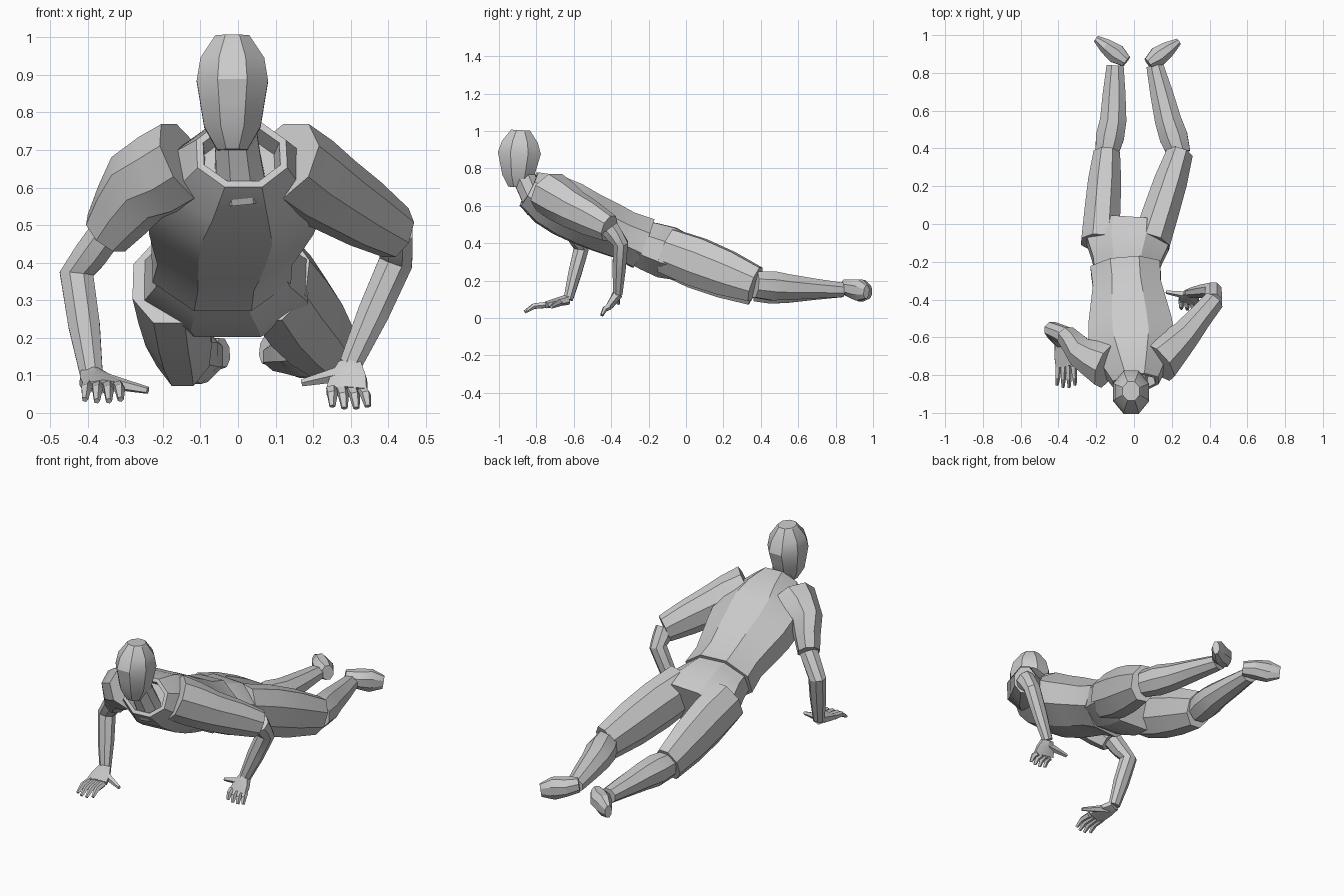
import bpy, bmesh, math
from mathutils import Vector

cube = bpy.data.objects.get("Cube")
if cube:
    bpy.data.objects.remove(cube, do_unlink=True)

GREY = (.6, .6, .6, 1)
grey = bpy.data.materials.new("light grey")
grey.use_nodes = True
grey.diffuse_color = GREY
grey.node_tree.nodes["Principled BSDF"].inputs["Base Color"].default_value = GREY

UP = Vector((0, 0, 1))
BACK = Vector((0, 1, 0))


def sample(path, t):
    """Point at fraction t along a polyline with equal time per segment."""
    place = t * (len(path) - 1)
    i = min(int(place), len(path) - 2)
    return path[i].lerp(path[i + 1], place - i)


def loft(name, path, wide, tall, sides=8, up=UP, collar=False):
    """Even rings along a path, with half widths and half heights per ring."""
    path = [Vector(p) for p in path]
    last = len(wide) - 1
    centres = [sample(path, i / last) for i in range(last + 1)]
    bm = bmesh.new()
    rings = []
    for i, centre in enumerate(centres):
        along = centres[min(i + 1, last)] - centres[max(i - 1, 0)]
        across = along.cross(up).normalized()
        lift = across.cross(along).normalized()
        ring = []
        for k in range(sides):
            angle = math.tau * (k + .5) / sides
            corner = across * wide[i] * math.cos(angle) + lift * tall[i] * math.sin(angle)
            ring.append(bm.verts.new(centre + corner / math.cos(math.pi / sides)))
        rings.append(ring)
    for near, far in zip(rings, rings[1:]):
        for k in range(sides):
            j = (k + 1) % sides
            bm.faces.new((near[k], near[j], far[j], far[k]))
    opening = bm.faces.new(rings[0])
    bm.faces.new(rings[-1])
    bmesh.ops.recalc_face_normals(bm, faces=bm.faces)
    if collar:
        bmesh.ops.inset_region(bm, faces=[opening], thickness=.02)
        bmesh.ops.inset_region(bm, faces=[opening], thickness=.01, depth=-.06)
    mesh = bpy.data.meshes.new(name)
    bm.to_mesh(mesh)
    bm.free()
    mesh.materials.append(grey)
    part = bpy.data.objects.new(name, mesh)
    bpy.context.collection.objects.link(part)
    bpy.ops.object.select_all(action="DESELECT")
    part.select_set(True)
    bpy.context.view_layer.objects.active = part
    bpy.ops.object.shade_smooth_by_angle(angle=math.radians(25))


# Head, neck, shirt with a sunken collar, and the seat of the trousers
loft("head", [(-.015, -.9, .7), (-.015, -.885, 1.005)],
     wide=(.04, .075, .085, .095, .085, .045), tall=(.05, .085, .1, .115, .095, .05), up=BACK)
loft("neck", [(.01, -.79, .58), (-.01, -.88, .78)],
     wide=(.07, .06, .055), tall=(.065, .06, .06), up=BACK)
loft("shirt", [(.01, -.84, .69), (-.02, -.53, .53), (-.045, -.23, .4)],
     wide=(.12, .18, .23, .22, .2, .18, .185), tall=(.1, .14, .15, .145, .14, .13, .14), collar=True)
loft("trouser_seat", [(-.045, -.3, .42), (-.025, 0, .315)],
     wide=(.16, .18, .22, .21), tall=(.11, .13, .14, .12))

# Joint positions of the posed limbs
POSE = {
    "right": dict(
        shoulder=(-.14, -.75, .67), upper_arm=(-.27, -.69, .6), cuff=(-.35, -.6, .48),
        elbow=(-.43, -.56, .37), wrist=(-.39, -.63, .1), knuckles=(-.36, -.75, .07),
        fingertips=(-.36, -.87, .03), thumb=(-.24, -.72, .06),
        hip=(-.18, -.1, .35), knee=(-.145, .37, .16), calf=(-.11, .55, .15),
        ankle=(-.1, .84, .15), heel=(-.04, .86, .16), toe=(-.2, .98, .14)),
    "left": dict(
        shoulder=(.12, -.73, .67), upper_arm=(.26, -.6, .58), cuff=(.42, -.41, .48),
        elbow=(.42, -.35, .4), wrist=(.3, -.365, .13), knuckles=(.29, -.41, .06),
        fingertips=(.3, -.455, .01), thumb=(.17, -.36, .08),
        hip=(.09, -.1, .36), knee=(.24, .37, .18), calf=(.18, .55, .165),
        ankle=(.11, .84, .15), heel=(.075, .85, .17), toe=(.235, .965, .14)),
}

for side, pose in POSE.items():
    joint = {key: Vector(place) for key, place in pose.items()}

    def limb(part, joints, wide, tall, **options):
        loft(f"{side}_{part}", [joint[key] for key in joints.split()], wide, tall, **options)

    # Arm
    limb("sleeve", "shoulder upper_arm cuff",
         wide=(.12, .1, .08, .065, .055), tall=(.11, .11, .1, .09, .07))
    limb("forearm", "cuff elbow wrist",
         wide=(.045, .045, .045, .042, .03), tall=(.05, .045, .04, .035, .025), up=BACK)

    # Hand with four curled fingers and a thumb
    limb("palm", "wrist knuckles", wide=(.03, .048, .055), tall=(.025, .02, .016), sides=6)
    for i in range(4):
        fan = Vector((.027 * (i - 1.5), 0, 0))
        base, tip = joint["knuckles"] + fan, joint["fingertips"] + fan * 1.2
        tip = tip.lerp(base, .1 * abs(i - 1.5))
        bend = base.lerp(tip, .6) + UP * .015
        radii = (.014, .012, .007)
        loft(f"{side}_finger_{i + 1}", [base, bend, tip], radii, radii, sides=5)
    root = joint["wrist"].lerp(joint["knuckles"], .3)
    radii = (.02, .014, .008)
    loft(f"{side}_thumb", [root, joint["thumb"]], radii, radii, sides=5)

    # Leg and outward-turned shoe with its sole facing back
    limb("trouser_leg", "hip knee", wide=(.1, .095, .088, .07), tall=(.12, .13, .12, .095))
    limb("shin", "knee calf ankle",
         wide=(.06, .075, .07, .06, .045), tall=(.07, .078, .068, .052, .038))
    limb("shoe", "heel toe", wide=(.03, .052, .04, .018), tall=(.038, .048, .058, .035))
